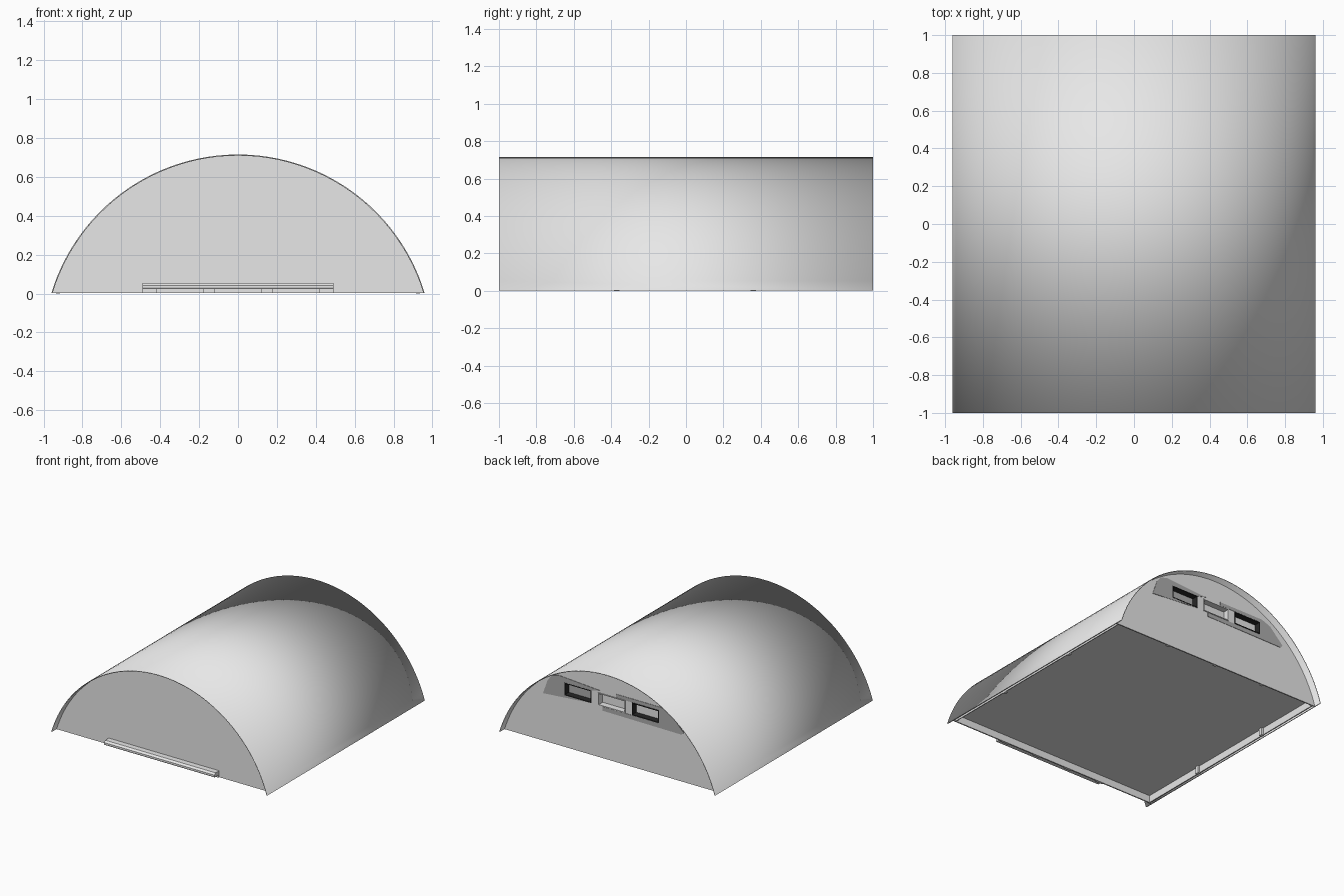
import bpy, bmesh, math

if "Cube" in bpy.data.objects:
    bpy.data.objects.remove(bpy.data.objects["Cube"])

R_OUT, R_IN, CZ, BASE = 1.003, 0.997, -0.288, 0.003
SEG = 48


def material(name, rgb):
    m = bpy.data.materials.new(name)
    m.diffuse_color = (*rgb, 1)
    m.use_nodes = True
    m.node_tree.nodes["Principled BSDF"].inputs["Base Color"].default_value = m.diffuse_color
    return m


LIGHT = material("light_grey", (0.80, 0.80, 0.80))
MID = material("mid_grey", (0.42, 0.42, 0.42))
DARK = material("near_black", (0.02, 0.02, 0.02))


def finish(name, bm, mat, smooth=False):
    bmesh.ops.recalc_face_normals(bm, faces=bm.faces)
    me = bpy.data.meshes.new(name)
    for f in bm.faces:
        f.smooth = smooth
    bm.to_mesh(me)
    bm.free()
    me.materials.append(mat)
    ob = bpy.data.objects.new(name, me)
    bpy.context.scene.collection.objects.link(ob)
    return ob


def box(name, x0, x1, y0, y1, z0, z1, mat=LIGHT):
    bm = bmesh.new()
    bmesh.ops.create_cube(bm, size=1)
    for v in bm.verts:
        v.co = ((x0 + x1) / 2 + v.co.x * (x1 - x0),
                (y0 + y1) / 2 + v.co.y * (y1 - y0),
                (z0 + z1) / 2 + v.co.z * (z1 - z0))
    return finish(name, bm, mat)


def prism(name, outline, a, b, mat=LIGHT, axis="y"):
    """Extrude an outline: (x, z) along y, or (y, z) along x."""
    bm = bmesh.new()
    place = (lambda p, t: (p[0], t, p[1])) if axis == "y" else \
        (lambda p, t: (t, p[0], p[1]))
    r0 = [bm.verts.new(place(p, a)) for p in outline]
    r1 = [bm.verts.new(place(p, b)) for p in outline]
    bm.faces.new(r0)
    bm.faces.new(r1[::-1])
    n = len(outline)
    for i in range(n):
        j = (i + 1) % n
        bm.faces.new((r0[i], r1[i], r1[j], r0[j]))
    return finish(name, bm, mat)


def arc(r):
    """Arch from the left foot to the right foot."""
    a = math.acos((BASE - CZ) / r)
    return [(r * math.sin(-a + 2 * a * i / SEG),
             CZ + r * math.cos(-a + 2 * a * i / SEG)) for i in range(SEG + 1)]


# Arched thin shell: smooth over its end rims, crisp along its feet
bm = bmesh.new()
rings = []
for r in (R_OUT, R_IN):
    for y in (-1, 1):
        rings.append([bm.verts.new((x, y, z)) for x, z in arc(r)])
of, ob_, inf, inb = rings
for a, b in ((of, ob_), (inf, inb), (of, inf), (ob_, inb)):
    for i in range(SEG):
        bm.faces.new((a[i], a[i + 1], b[i + 1], b[i]))
for i in (0, SEG):
    foot = bm.faces.new((of[i], ob_[i], inb[i], inf[i]))
    for e in foot.edges:
        e.smooth = False
finish("arched_shell", bm, LIGHT, smooth=True)

# End walls, set back from the rims
prism("front_wall", arc(R_IN + 0.002), -0.94, -0.93)
back = prism("back_wall", arc(R_IN + 0.002), 0.93, 0.94)

# Floor panel recessed into the base
box("floor_panel", -0.935, 0.935, -0.932, 0.932, 0.06, 0.065)

# Three openings in the back wall, each lined with a shallow sleeve
PORTS = (0.30, 0.0, -0.30)
W, Z0, Z1, T = 0.12, 0.42, 0.52, 0.006
for i, cx in enumerate(PORTS):
    cutter = box("port_cutter", cx - W, cx + W, 0.85, 1.0, Z0, Z1)
    cutter.hide_render = True
    cutter.hide_viewport = True
    mod = back.modifiers.new("port", "BOOLEAN")
    mod.operation = "DIFFERENCE"
    mod.solver = "EXACT"
    mod.object = cutter
    mat = LIGHT if i == 1 else DARK
    for x0, x1, z0, z1 in (
            (cx - W, cx - W + T, Z0, Z1), (cx + W - T, cx + W, Z0, Z1),
            (cx - W + T, cx + W - T, Z0, Z0 + T),
            (cx - W + T, cx + W - T, Z1 - T, Z1)):
        box("port_sleeve", x0, x1, 0.89, 0.945, z0, z1, mat)
    # Panel closing the sleeve
    box("port_panel", cx - W, cx + W, 0.885, 0.895, Z0, Z1,
        LIGHT if i else MID)

# Darker flush plates around the openings
left = [(0.61, 0.385), (0.57, 0.50), (0.53, 0.55), (0.47, 0.565),
        (0.10, 0.54), (0.18, 0.52), (0.42, 0.52), (0.42, 0.42),
        (0.18, 0.42), (0.42, 0.40)]
prism("left_port_plate", left, 0.939, 0.943, MID)
right = [(-0.04, 0.55), (-0.44, 0.55), (-0.52, 0.52), (-0.64, 0.40),
         (-0.62, 0.38), (0.08, 0.385), (0.08, 0.418), (-0.42, 0.418),
         (-0.42, 0.522), (-0.04, 0.522)]
prism("right_port_plate", right, 0.939, 0.943, MID)

# Front pull lip with a chamfered nose
prism("front_lip", [(-0.935, 0.022), (-0.995, 0.022), (-1.0, 0.03),
                    (-1.0, 0.042), (-0.985, 0.055), (-0.935, 0.055)],
      -0.49, 0.49, axis="x")

# Clips under the lip
for s in (-1, 1):
    for a, b in ((0.12, 0.18), (0.42, 0.49)):
        box("lip_clip", min(s * a, s * b), max(s * a, s * b),
            -0.95, -0.935, BASE, 0.023)

# Thin skirt inside the foot of the shell, with small feet
for s in (-1, 1):
    xs = sorted((s * 0.93, s * 0.937))
    box("side_skirt", *xs, -0.932, 0.932, BASE, 0.062)
    for y in (-0.37, 0.36):
        xs = sorted((s * 0.915, s * 0.937))
        box("skirt_foot", *xs, y - 0.015, y + 0.015, 0.0, 0.062)
for x in (-0.45, 0.0, 0.45):
    box("back_wall_tab", x - 0.015, x + 0.015, 0.915, 0.932, BASE, 0.062)
